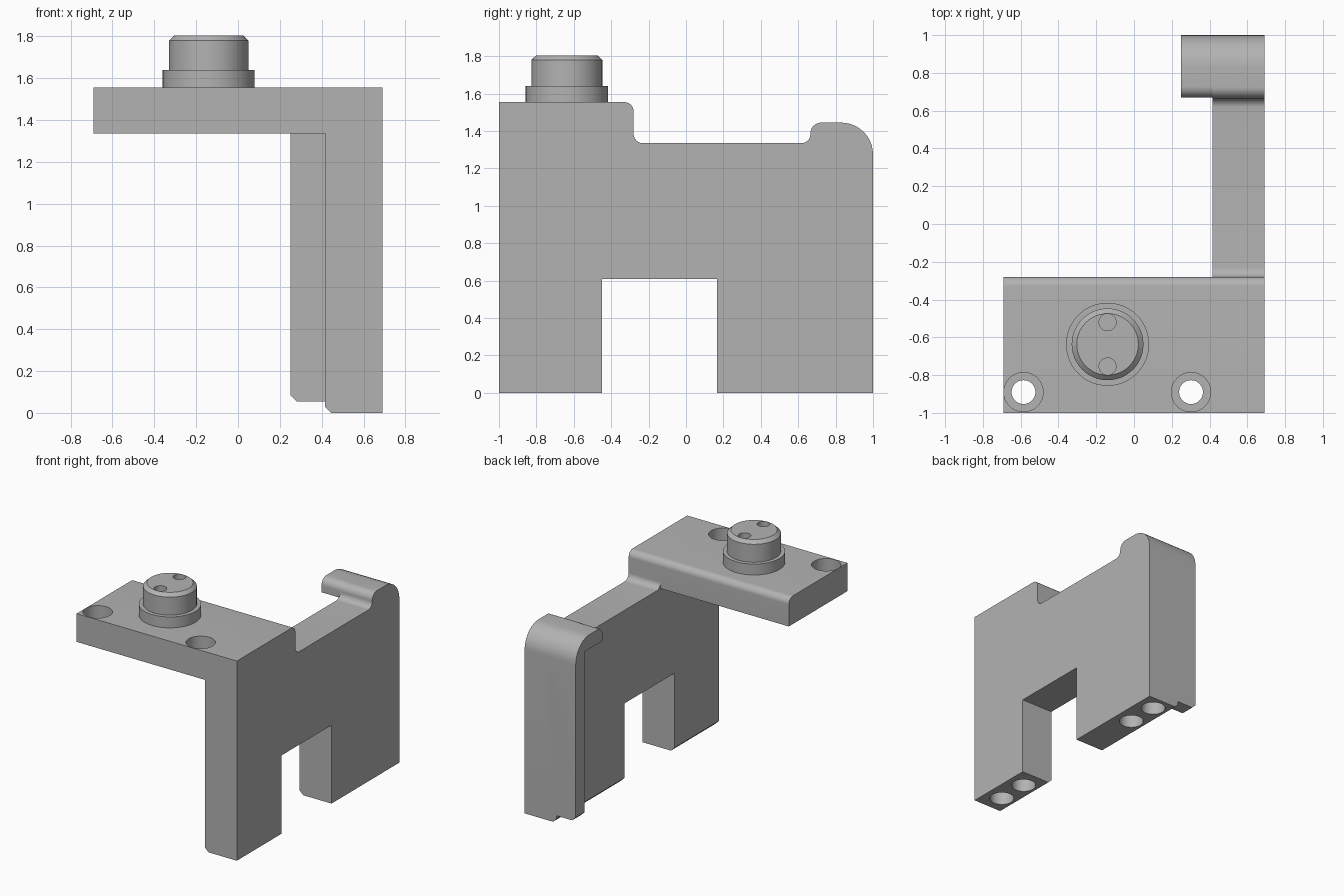
import bpy, bmesh
from math import sin, cos, pi, radians
from mathutils import Vector

default = bpy.data.objects.get("Cube")
if default:
    bpy.data.objects.remove(default, do_unlink=True)

grey = bpy.data.materials.new("matte_grey")
grey.use_nodes = True
COLOUR = (0.45, 0.45, 0.45, 1)
grey.diffuse_color = COLOUR
grey.node_tree.nodes["Principled BSDF"].inputs["Base Color"].default_value = COLOUR


def make_object(name, bm):
    bmesh.ops.recalc_face_normals(bm, faces=bm.faces)
    mesh = bpy.data.meshes.new(name)
    bm.to_mesh(mesh)
    bm.free()
    mesh.materials.append(grey)
    obj = bpy.data.objects.new(name, mesh)
    bpy.context.collection.objects.link(obj)
    return obj


def rounded(corners, steps=10):
    """Outline from (y, z, radius) corners; right-angled corners get arcs."""
    out = []
    for i, (y, z, r) in enumerate(corners):
        p = Vector((y, z))
        if r == 0:
            out.append(p)
            continue
        u = (Vector(corners[i - 1][:2]) - p).normalized()
        v = (Vector(corners[(i + 1) % len(corners)][:2]) - p).normalized()
        c = p + r * (u + v)
        for k in range(steps + 1):
            t = k / steps * pi / 2
            out.append(c - r * (v * cos(t) + u * sin(t)))
    return out


def extrude_x(name, corners, x0, x1, chamfer_z=None, chamfer=0.03):
    """Extrude a side outline along x; chamfer the x0 edges at height chamfer_z."""
    bm = bmesh.new()
    face = bm.faces.new([bm.verts.new((x0, p.x, p.y)) for p in rounded(corners)])
    new = bmesh.ops.extrude_face_region(bm, geom=[face])["geom"]
    bmesh.ops.translate(bm, vec=(x1 - x0, 0, 0),
                        verts=[g for g in new if isinstance(g, bmesh.types.BMVert)])
    if chamfer_z is not None:
        edges = [e for e in bm.edges
                 if all(abs(v.co.x - x0) < 1e-4 and abs(v.co.z - chamfer_z) < 1e-4
                        for v in e.verts)]
        bmesh.ops.bevel(bm, geom=edges, offset=chamfer, segments=1, affect='EDGES')
    return make_object(name, bm)


def lathe(name, x, y, profile, sides=48):
    """Solid of revolution from (radius, z) pairs, bottom to top."""
    bm = bmesh.new()
    rings = [[bm.verts.new((x + r * cos(2 * pi * k / sides),
                            y + r * sin(2 * pi * k / sides), z))
              for k in range(sides)] for r, z in profile]
    for a, b in zip(rings, rings[1:]):
        for k in range(sides):
            j = (k + 1) % sides
            bm.faces.new((a[k], a[j], b[j], b[k]))
    bm.faces.new(rings[0])
    bm.faces.new(rings[-1])
    return make_object(name, bm)


def combine(target, other, operation):
    mod = target.modifiers.new(operation.lower(), 'BOOLEAN')
    mod.operation, mod.object, mod.solver = operation, other, 'EXACT'
    bpy.context.view_layer.objects.active = target
    bpy.ops.object.modifier_apply(modifier=mod.name)
    bpy.data.objects.remove(other, do_unlink=True)


def smooth(obj):
    bpy.ops.object.select_all(action='DESELECT')
    obj.select_set(True)
    bpy.context.view_layer.objects.active = obj
    bpy.ops.object.shade_smooth_by_angle(angle=radians(25))


TOP, SHELF, LIP = 1.555, 1.335, 1.445
LEFT, INNER, FLANGE = 0.69, 0.415, 0.25

# Side wall with two legs, rounded back corner and dipped top edge
bracket = extrude_x("bracket_body", [
    (-1, 0, 0), (-0.45, 0, 0), (-0.45, 0.61, 0), (0.165, 0.61, 0), (0.165, 0, 0),
    (1, 0, 0), (1, LIP, 0.17), (0.665, LIP, 0.058), (0.665, SHELF, 0.048),
    (-0.28, SHELF, 0.05), (-0.28, TOP, 0.05), (-1, TOP, 0)],
    INNER, LEFT, chamfer_z=0)

# Top plate
combine(bracket, extrude_x("top_plate", [
    (-1, SHELF, 0), (-0.28, SHELF, 0), (-0.28, TOP, 0.05), (-1, TOP, 0)],
    -LEFT, INNER + 0.1), 'UNION')

# Back flange with its overhanging lip
combine(bracket, extrude_x("back_flange", [
    (0.89, 0.055, 0), (1, 0.055, 0), (1, LIP, 0.17), (0.67, LIP, 0.058),
    (0.67, SHELF, 0), (0.89, SHELF, 0)],
    FLANGE, INNER + 0.1, chamfer_z=0.055), 'UNION')

# Counterbored screw holes through the plate
for x in (-0.585, 0.302):
    combine(bracket, lathe("screw_hole", x, -0.89, [
        (0.063, SHELF - 0.1), (0.063, TOP - 0.12),
        (0.104, TOP - 0.12), (0.104, TOP + 0.1)]), 'DIFFERENCE')

# Blind holes in the feet
for y in (-0.85, -0.6, 0.63, 0.88):
    combine(bracket, lathe("foot_hole", 0.555, y, [(0.088, -0.1), (0.088, 0.4)]),
            'DIFFERENCE')
smooth(bracket)

# Round stepped knob with two pin holes
knob = lathe("knob", -0.14, -0.637, [
    (0.22, TOP), (0.22, 1.64), (0.19, 1.64), (0.19, 1.78), (0.163, 1.805)])
for y in (-0.52, -0.754):
    combine(knob, lathe("pin_hole", -0.14, y, [(0.045, 1.7), (0.045, 1.9)], 32),
            'DIFFERENCE')
smooth(knob)
